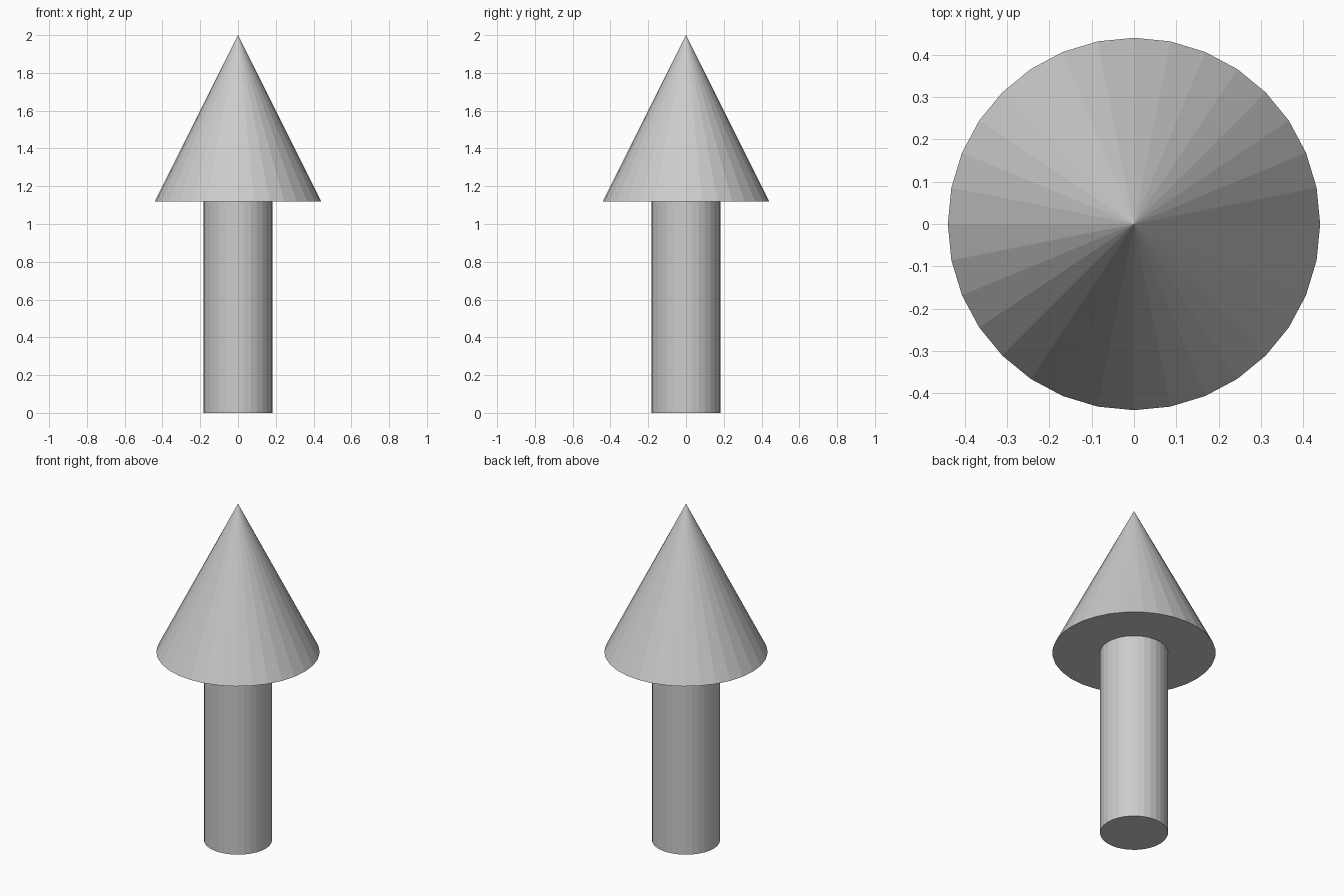
import bpy

if "Cube" in bpy.data.objects:
    bpy.data.objects.remove(bpy.data.objects["Cube"])

SIDES = 32
HEIGHT = 2.0
HEAD_BASE = 1.12    # height where the head meets the shaft
SHAFT_RADIUS = 0.183
HEAD_RADIUS = 0.44

# Straight shaft standing on the ground
bpy.ops.mesh.primitive_cylinder_add(
    vertices=SIDES, radius=SHAFT_RADIUS, depth=HEAD_BASE,
    location=(0, 0, HEAD_BASE / 2))
bpy.context.object.name = "arrow_shaft"

# Pointed head on top of the shaft
head_height = HEIGHT - HEAD_BASE
bpy.ops.mesh.primitive_cone_add(
    vertices=SIDES, radius1=HEAD_RADIUS, radius2=0, depth=head_height,
    location=(0, 0, HEAD_BASE + head_height / 2))
bpy.context.object.name = "arrow_head"
